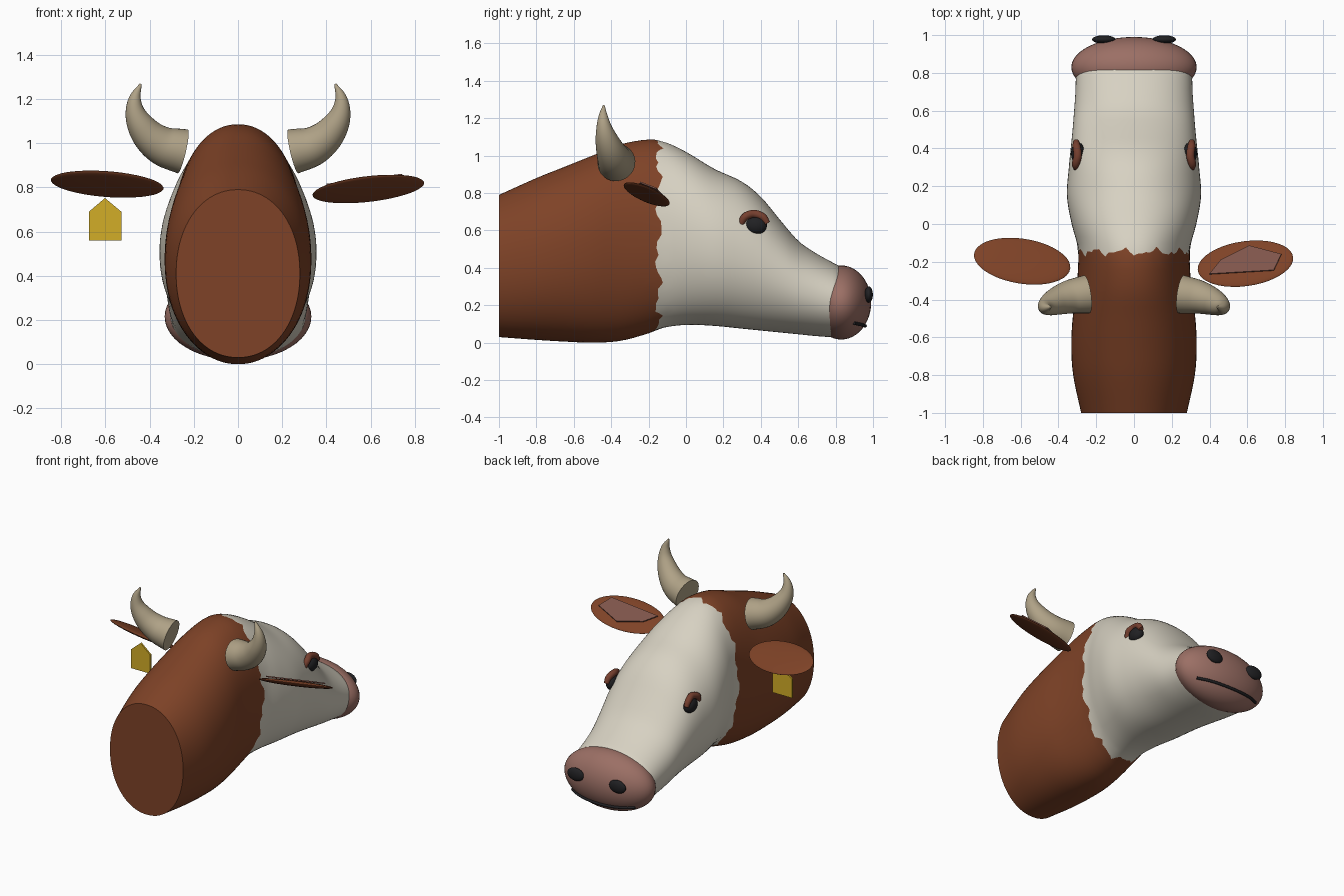
import bpy, bmesh, math
from mathutils import Vector, Matrix

if "Cube" in bpy.data.objects:
    bpy.data.objects.remove(bpy.data.objects["Cube"])


def material(name, rgb):
    m = bpy.data.materials.new(name)
    m.diffuse_color = (*rgb, 1)
    m.use_nodes = True
    m.node_tree.nodes["Principled BSDF"].inputs["Base Color"].default_value = m.diffuse_color
    return m


BROWN = material("brown hide", (.21, .055, .02))
CREAM = material("cream hide", (.68, .64, .54))
PINK = material("muzzle pink", (.33, .16, .13))
INNER = material("inner ear", (.21, .09, .068))
HORN = material("horn tan", (.43, .36, .24))
BLACK = material("black", (.015, .015, .017))
LID = material("eyelid brown", (.18, .05, .028))
YELLOW = material("tag yellow", (.65, .42, .02))


def finish(name, bm, mats, angle=40):
    bmesh.ops.recalc_face_normals(bm, faces=bm.faces)
    me = bpy.data.meshes.new(name)
    bm.to_mesh(me)
    bm.free()
    ob = bpy.data.objects.new(name, me)
    bpy.context.collection.objects.link(ob)
    for m in mats:
        me.materials.append(m)
    bpy.ops.object.select_all(action='DESELECT')
    ob.select_set(True)
    bpy.context.view_layer.objects.active = ob
    bpy.ops.object.shade_smooth_by_angle(angle=math.radians(angle))
    return ob


def bridge(bm, rings, tag=None):
    n = len(rings[0])
    for k in range(len(rings) - 1):
        for i in range(n):
            j = (i + 1) % n
            f = bm.faces.new((rings[k][i], rings[k][j], rings[k + 1][j], rings[k + 1][i]))
            if tag:
                f.material_index = tag(k)
    first = bm.faces.new(rings[0])
    last = bm.faces.new(rings[-1])
    if tag:
        first.material_index, last.material_index = tag(0), tag(len(rings) - 2)


def spline(rows, t):
    # cubic through rows keyed by their first column
    k = max(0, min(len(rows) - 2, sum(r[0] <= t for r in rows) - 1))
    a, b = rows[k], rows[k + 1]
    p, q = rows[max(k - 1, 0)], rows[min(k + 2, len(rows) - 1)]
    h = b[0] - a[0]
    s = (t - a[0]) / h
    out = []
    for c in range(1, len(a)):
        ma = (b[c] - p[c]) / (b[0] - p[0]) * h
        mb = (q[c] - a[c]) / (q[0] - a[0]) * h
        out.append((2*s**3 - 3*s*s + 1) * a[c] + (s**3 - 2*s*s + s) * ma
                   + (3*s*s - 2*s**3) * b[c] + (s**3 - s*s) * mb)
    return out


def ellipsoid(name, center, radii, mat, axes=None, seg=32):
    bm = bmesh.new()
    bmesh.ops.create_uvsphere(bm, u_segments=seg, v_segments=seg // 2, radius=1)
    rot = Matrix(axes).transposed().to_4x4() if axes else Matrix()
    bm.transform(Matrix.Translation(center) @ rot @ Matrix.Diagonal((*radii, 1)))
    return finish(name, bm, [mat])


def tube(name, rows, mat, steps=24, seg=20):
    # swept round section, rows are (t, x, y, z, radius)
    bm = bmesh.new()
    pts = [spline(rows, rows[-1][0] * i / steps) for i in range(steps + 1)]
    rings = []
    for i, p in enumerate(pts):
        d = Vector(pts[min(i + 1, steps)][:3]) - Vector(pts[max(i - 1, 0)][:3])
        d.normalize()
        side = d.cross(Vector((.2, 1, .1)) if abs(d.y) < .8 else Vector((1, 0, 0))).normalized()
        if rings:
            side = (prev - d * prev.dot(d)).normalized()
        prev, up = side, d.cross(side)
        rings.append([bm.verts.new(Vector(p[:3]) + p[3] * (side * math.cos(a) + up * math.sin(a)))
                      for a in (math.tau * j / seg for j in range(seg))])
    bridge(bm, rings)
    return finish(name, bm, [mat])


def plate(name, pts, offset, mat):
    bm = bmesh.new()
    lo = [bm.verts.new(Vector(p) - offset / 2) for p in pts]
    hi = [bm.verts.new(Vector(p) + offset / 2) for p in pts]
    bridge(bm, [lo, hi])
    return finish(name, bm, [mat])


# head and neck: elliptical sections (y, top, bottom, half width)
HEAD = [(-1, .79, .03, .28), (-.8, .88, .015, .322), (-.65, .94, .006, .332), (-.5, 1.0, .0, .325),
        (-.35, 1.06, .01, .305), (-.2, 1.086, .05, .295), (-.12, 1.075, .08, .298),
        (0, 1.02, .095, .33), (.15, .93, .09, .355), (.3, .86, .075, .345), (.4, .78, .065, .335),
        (.5, .66, .055, .325), (.6, .545, .045, .317), (.7, .475, .035, .31), (.8, .42, .03, .306),
        (.84, .395, .04, .295), (.88, .33, .1, .2)]
SEG, EDGE = 96, -.148
ys = [-1 + .04 * i for i in range(21)] + [EDGE] + [-.1 + .0327 * i for i in range(31)]
bm = bmesh.new()
rings = []
for y in ys:
    ring = []
    for i in range(SEG):
        a = math.tau * i / SEG
        # ragged colour border
        yy = y + (.014 * math.sin(11 * a + 1) + .009 * math.sin(23 * a)
                  + .006 * math.sin(37 * a + 2) if y == EDGE else 0)
        top, bot, w = spline(HEAD, yy)
        c, s = math.cos(a), math.sin(a)
        k = .95
        ring.append(bm.verts.new((w * math.copysign(abs(c) ** k, c), yy,
                                  (top + bot) / 2 + (top - bot) / 2 * math.copysign(abs(s) ** k, s))))
    rings.append(ring)
border = ys.index(EDGE)
bridge(bm, rings, lambda k: int(k >= border))
finish("head_and_neck", bm, [BROWN, CREAM])

# muzzle and mouth
MUZ, MR = Vector((0, .83, .215)), Vector((.332, .16, .198))
ellipsoid("muzzle", MUZ, MR, PINK, seg=48)
mouth = []
for i in range(9):
    x = -.24 + .06 * i
    z = .09 + .25 * x * x
    y = MUZ.y + MR.y * math.sqrt(1 - (x / MR.x) ** 2 - ((z - MUZ.z) / MR.z) ** 2)
    mouth.append((i, x, y + .004, z, .009))
tube("mouth", mouth, BLACK, steps=24, seg=10)

# horns, eyes, eyelids and nostrils on both sides
HORNS = [(0, .25, -.372, .963, .102), (1, .335, -.385, .985, .09), (2, .40, -.405, 1.03, .076),
         (3, .445, -.425, 1.09, .06), (4, .467, -.438, 1.15, .042), (5, .465, -.443, 1.21, .025),
         (6, .44, -.44, 1.268, .005)]
LIDS = [(0, .300, .292, .628, .016), (1, .308, .315, .672, .021), (2, .298, .362, .688, .022),
        (3, .304, .41, .672, .021), (4, .306, .435, .638, .016)]
for side, s in (("right", 1), ("left", -1)):
    def flip(rows):
        return [(t, s * x, y, z, r) for t, x, y, z, r in rows]
    tube(side + "_horn", flip(HORNS), HORN, steps=30, seg=32)
    tube(side + "_eyelid", flip(LIDS), LID, seg=14)
    ellipsoid(side + "_eye", (s * .297, .375, .627), (.036, .058, .048), BLACK)
    ellipsoid(side + "_nostril", (s * .16, .977, .257), (.062, .022, .044), BLACK)


# ears: thin tilted ellipsoids
def ear_axes(u):
    u = Vector(u).normalized()
    v = Vector((0, .905, -.425))
    v = (v - u * v.dot(u)).normalized()
    n = u.cross(v)
    return u, v, n


RC = Vector((.59, -.21, .793))
ra = ear_axes((.5, .065, .05))
ellipsoid("right_ear", RC, (.256, .132, .018), BROWN, ra, 40)
ellipsoid("left_ear", (-.592, -.197, .815), (.258, .132, .018), BROWN, ear_axes((.5, -.075, -.03)), 40)

# inner ear panel lying on the right ear
n = ra[2] if ra[2].z > 0 else -ra[2]
base = RC + n * .022
panel = []
for x, y in ((.40, -.265), (.46, -.19), (.61, -.115), (.78, -.16), (.74, -.245)):
    z = base.z - (n.x * (x - base.x) + n.y * (y - base.y)) / n.z
    panel.append((x, y, z))
plate("inner_ear", panel, n * .008, INNER)

# ear tag
plate("ear_tag", [(x, -.2, z) for x, z in ((-.675, .56), (-.528, .56), (-.528, .69), (-.602, .752), (-.675, .69))],
      Vector((0, .012, 0)), YELLOW)
